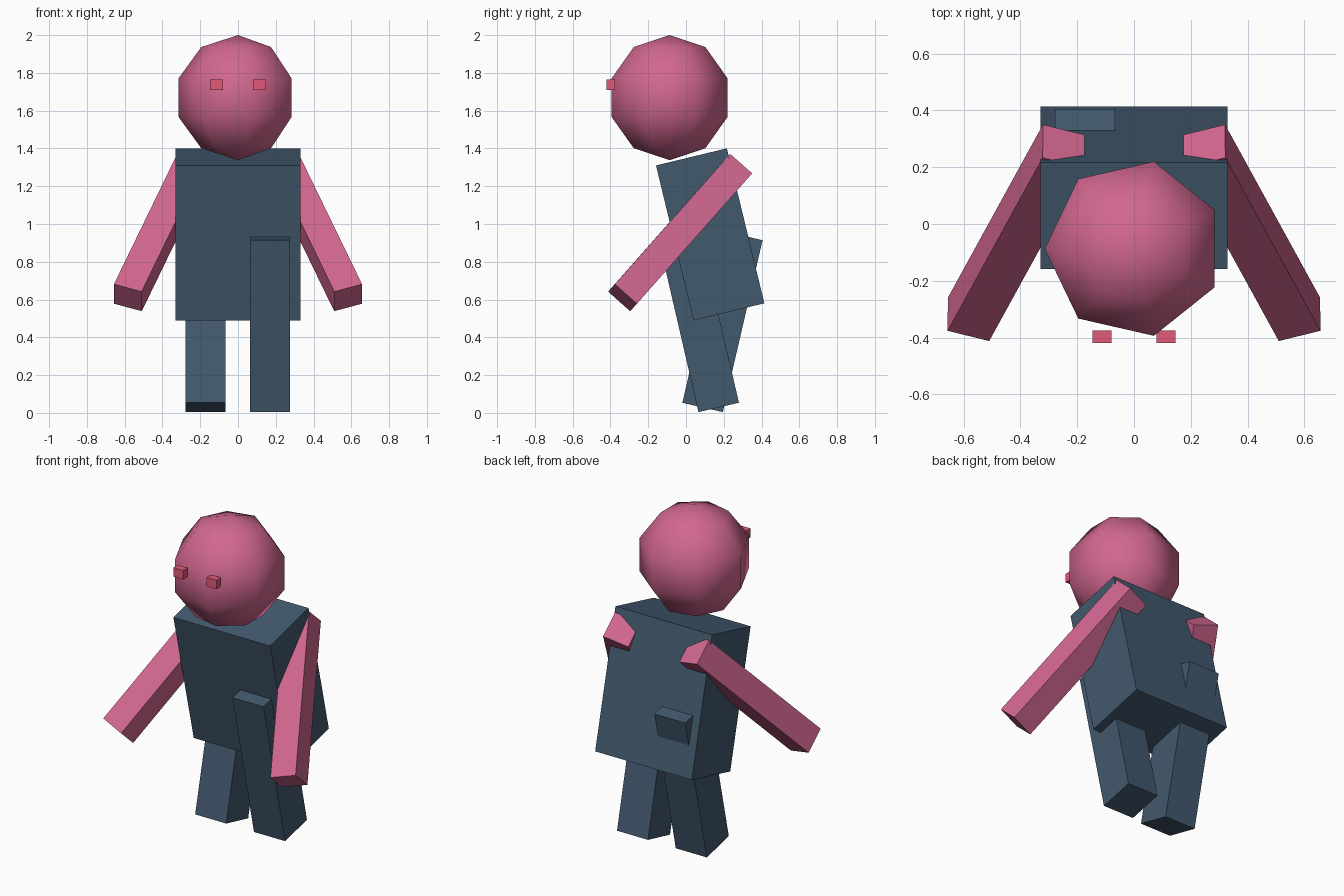
import bpy, bmesh
from math import sin, cos, pi, radians
from mathutils import Matrix, Vector

if "Cube" in bpy.data.objects:
    bpy.data.objects.remove(bpy.data.objects["Cube"])


def material(name, rgb):
    m = bpy.data.materials.new(name)
    m.diffuse_color = (*rgb, 1)
    m.use_nodes = True
    m.node_tree.nodes["Principled BSDF"].inputs["Base Color"].default_value = m.diffuse_color
    return m


SKIN = material("skin", (0.64, 0.135, 0.28))
CLOTH = material("cloth", (0.055, 0.10, 0.155))
EYE = material("eye", (0.76, 0.10, 0.19))


def finish(name, bm, mat, smooth=False):
    bmesh.ops.recalc_face_normals(bm, faces=bm.faces)
    for f in bm.faces:
        f.smooth = smooth
    me = bpy.data.meshes.new(name)
    bm.to_mesh(me)
    bm.free()
    me.materials.append(mat)
    ob = bpy.data.objects.new(name, me)
    bpy.context.collection.objects.link(ob)
    return ob


def box(name, centre, size, mat, rot=Matrix.Identity(4)):
    bm = bmesh.new()
    bmesh.ops.create_cube(bm, size=1)
    bm.transform(rot @ Matrix.Diagonal((*size, 1)))
    ob = finish(name, bm, mat)
    ob.location = centre
    return ob


def tilt(deg):
    return Matrix.Rotation(radians(deg), 4, 'X')


# Torso, hunched forward
box("torso", (0, 0.128, 0.945), (0.66, 0.386, 0.844), CLOTH, tilt(13.6))

# Legs in mid stride, swung opposite ways through the torso
box("left_leg", (-0.173, 0.193, 0.484), (0.212, 0.22, 0.934), CLOTH, tilt(-13))
box("right_leg", (0.169, 0.068, 0.484), (0.212, 0.22, 0.934), CLOTH, tilt(13))

# Arms reaching forward and outward, with eyes mirrored alongside
for side, s in (("left", -1), ("right", 1)):
    hand = Vector((s * 0.583, -0.336, 0.61))
    shoulder = Vector((s * 0.248, 0.274, 1.30))
    axis = shoulder - hand
    z = axis.normalized()
    x = Vector((0, 0.738, -0.674)).cross(z).normalized()
    y = z.cross(x)
    rot = Matrix((x, y, z)).transposed().to_4x4()
    box(side + "_arm", (hand + shoulder) / 2, (0.156, 0.156, axis.length), SKIN, rot)
    box(side + "_eye", (s * 0.1135, -0.398, 1.738), (0.067, 0.044, 0.055), EYE)

# Head: low sphere with seven segments and five bands
R, SEG, BANDS = 0.331, 7, 5
bm = bmesh.new()
rings = []
for i in range(1, BANDS):
    p = pi * i / BANDS
    rings.append([bm.verts.new((R * sin(p) * cos(pi + 2 * pi * j / SEG),
                                R * sin(p) * sin(pi + 2 * pi * j / SEG),
                                R * cos(p))) for j in range(SEG)])
top, bottom = bm.verts.new((0, 0, R)), bm.verts.new((0, 0, -R))
for j in range(SEG):
    k = (j + 1) % SEG
    bm.faces.new((top, rings[0][j], rings[0][k]))
    bm.faces.new((bottom, rings[-1][k], rings[-1][j]))
    for a, b in zip(rings, rings[1:]):
        bm.faces.new((a[j], b[j], b[k], a[k]))
head = finish("head", bm, SKIN, smooth=True)
head.location = (0, -0.087, 1.669)
